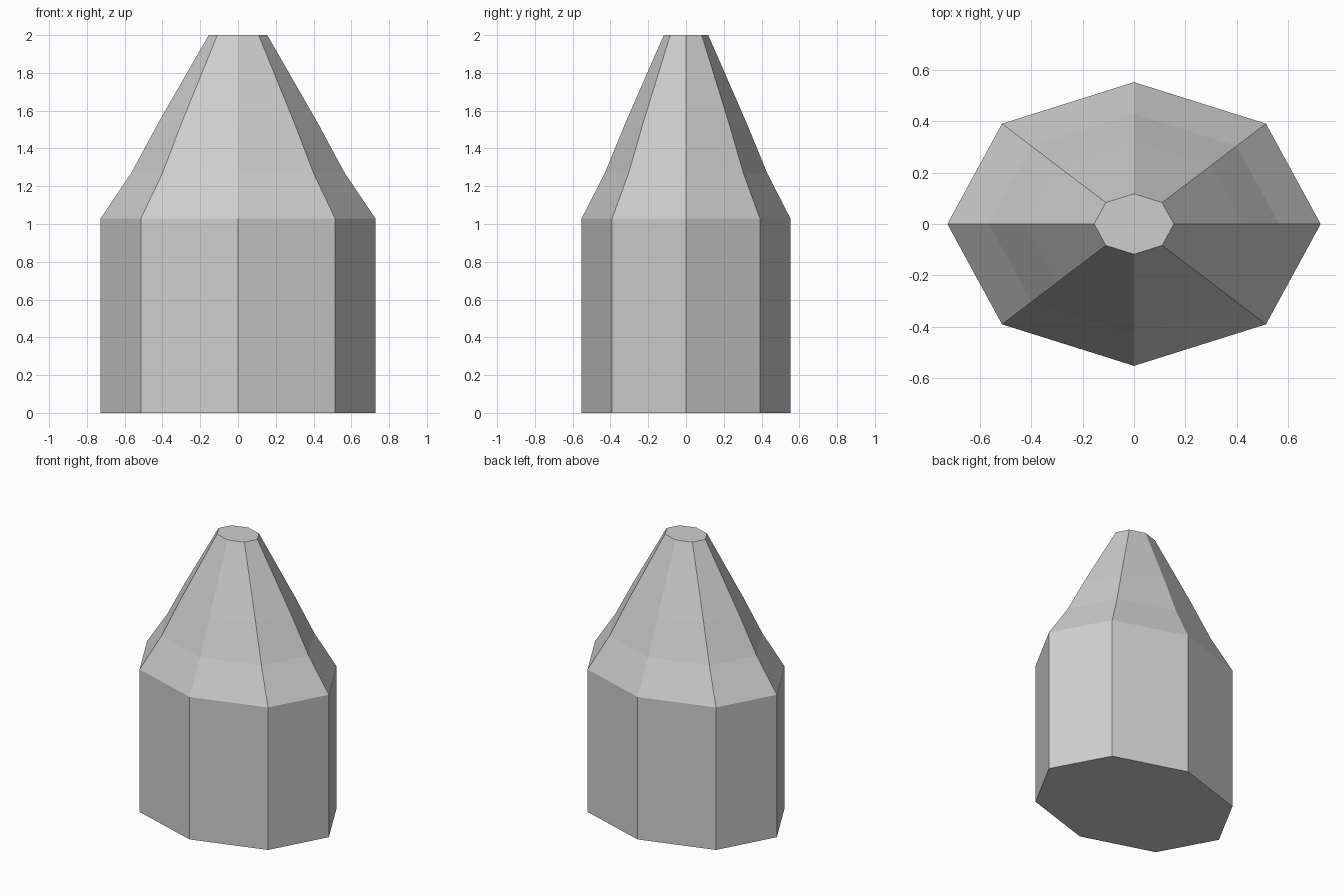
import bpy
import bmesh
from math import cos, sin, pi

cube = bpy.data.objects.get("Cube")
if cube:
    bpy.data.objects.remove(cube, do_unlink=True)

SIDES = 8
DEPTH_RATIO = 0.76  # the plan is an oval octagon

# profile from the base up: (half width, height)
PROFILE = [(0.727, 0), (0.727, 1.03), (0.565, 1.27), (0.425, 1.53), (0.155, 2)]

grey = bpy.data.materials.new("light_grey")
grey.use_nodes = True
colour = (0.62, 0.62, 0.62, 1)
grey.diffuse_color = colour
for node in grey.node_tree.nodes:
    if node.type == "BSDF_PRINCIPLED":
        node.inputs["Base Color"].default_value = colour


def ring(bm, radius, height):
    angles = [2 * pi * i / SIDES for i in range(SIDES)]
    return [bm.verts.new((radius * cos(a), radius * DEPTH_RATIO * sin(a), height))
            for a in angles]


# straight body and tapering top in one closed shell
bm = bmesh.new()
rings = [ring(bm, r, z) for r, z in PROFILE]
for low, high in zip(rings, rings[1:]):
    for i in range(SIDES):
        j = (i + 1) % SIDES
        bm.faces.new((low[i], low[j], high[j], high[i]))

# flat base and tip
bm.faces.new(rings[0][::-1])
bm.faces.new(rings[-1])
bmesh.ops.recalc_face_normals(bm, faces=bm.faces)

mesh = bpy.data.meshes.new("tapered_body")
bm.to_mesh(mesh)
bm.free()
mesh.materials.append(grey)
body = bpy.data.objects.new("tapered_body", mesh)
bpy.context.collection.objects.link(body)
